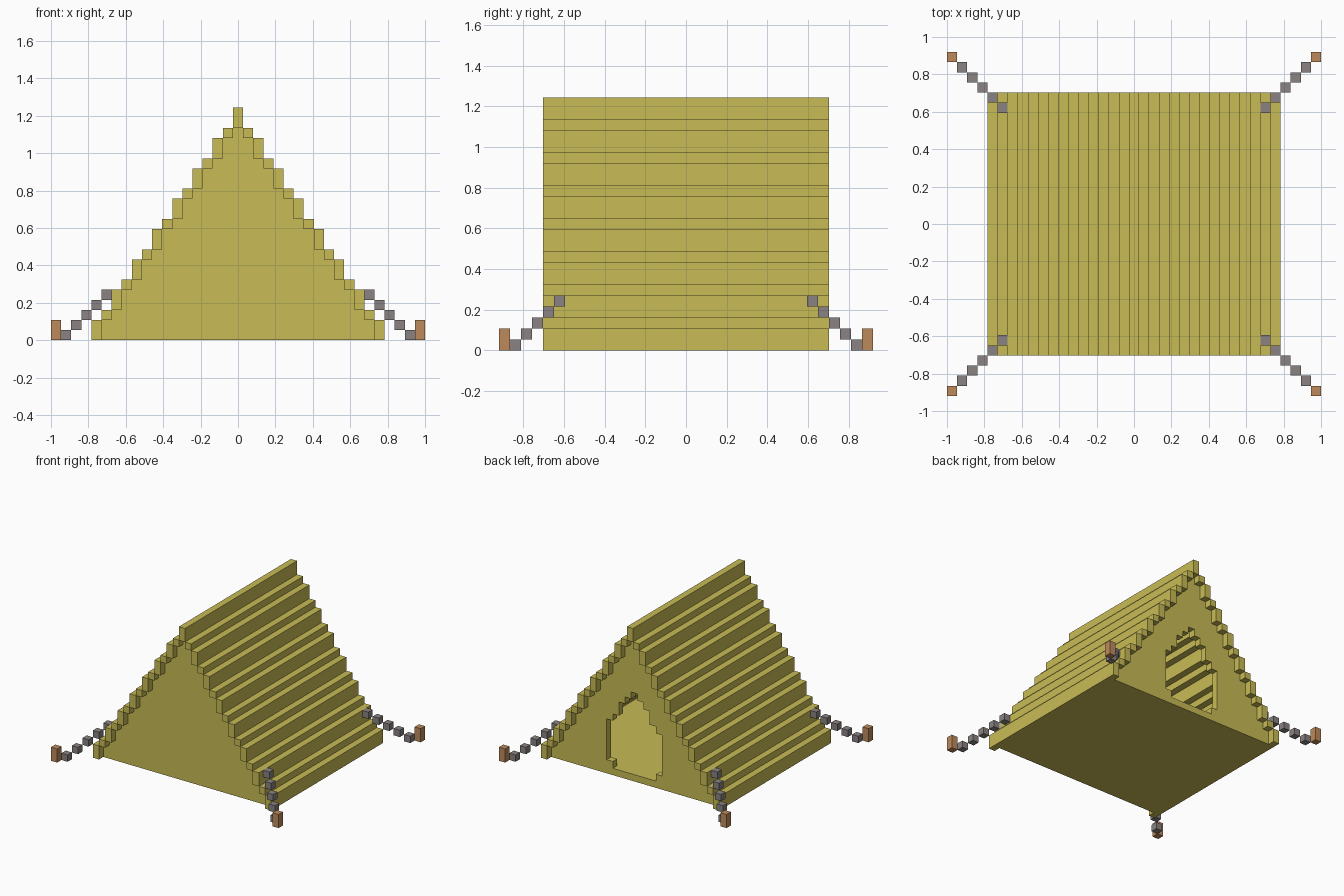
import bpy, bmesh

if "Cube" in bpy.data.objects:
    bpy.data.objects.remove(bpy.data.objects["Cube"])

U = 2 / 37  # one block


def material(name, color):
    m = bpy.data.materials.new(name)
    m.diffuse_color = (*color, 1)
    m.use_nodes = True
    m.node_tree.nodes["Principled BSDF"].inputs["Base Color"].default_value = m.diffuse_color
    return m


CANVAS = material("yellow canvas", (0.578, 0.497, 0.091))
ROPE = material("grey rope", (0.254, 0.223, 0.223))
WOOD = material("brown wood", (0.515, 0.254, 0.107))


def finish(name, bm, mat):
    bmesh.ops.recalc_face_normals(bm, faces=bm.faces)
    bmesh.ops.scale(bm, vec=(U, U, U), verts=bm.verts)
    me = bpy.data.meshes.new(name)
    bm.to_mesh(me)
    bm.free()
    me.materials.append(mat)
    ob = bpy.data.objects.new(name, me)
    bpy.context.collection.objects.link(ob)
    return ob


def add_box(bm, x0, x1, y0, y1, z0, z1):
    vs = bmesh.ops.create_cube(bm, size=1)["verts"]
    bmesh.ops.scale(bm, vec=(x1 - x0, y1 - y0, z1 - z0), verts=vs)
    bmesh.ops.translate(bm, vec=((x0 + x1) / 2, (y0 + y1) / 2, (z0 + z1) / 2), verts=vs)


def mirror(ob, x, y):
    mod = ob.modifiers.new("mirror", "MIRROR")
    mod.use_axis = (x, y, False)
    mod.merge_threshold = 0.0005


def roof_top(c):
    """Height of the stepped roof, c blocks from the ridge."""
    return 23 - (3 * c + 1) // 2


# Stepped roof: one long batten per block column
bm = bmesh.new()
for c in range(-14, 15):
    add_box(bm, c - 0.5, c + 0.5, -13, 13, roof_top(abs(c) + 1), roof_top(abs(c)))
finish("roof", bm, CANVAS)

# Groundsheet between the end walls
bm = bmesh.new()
add_box(bm, -13.5, 13.5, -11, 11, 0, 1)
finish("floor", bm, CANVAS)


# End walls: half outline under the roof, extruded and mirrored
def end_wall(name, y0, y1, door=()):
    pts = [(0, 0), (13.5, 0)]
    for c in range(13, -1, -1):
        h = roof_top(c + 1)
        pts += [(c + 0.5, h), (max(c - 0.5, 0), h)]
    pts += door
    bm = bmesh.new()
    face = bm.faces.new([bm.verts.new((x, y0, z)) for x, z in pts])
    ext = bmesh.ops.extrude_face_region(bm, geom=[face], use_keep_orig=True)["geom"]
    bmesh.ops.translate(bm, vec=(0, y1 - y0, 0),
                        verts=[g for g in ext if isinstance(g, bmesh.types.BMVert)])
    bmesh.ops.recalc_face_normals(bm, faces=bm.faces)
    seam = [f for f in bm.faces if all(abs(v.co.x) < 1e-5 for v in f.verts)]
    bmesh.ops.delete(bm, geom=seam, context="FACES")
    mirror(finish(name, bm, CANVAS), True, False)


DOOR = [(0, 13), (0.5, 13), (0.5, 12), (1.5, 12), (1.5, 11), (2.5, 11), (2.5, 9), (3.5, 9),
        (3.5, 8), (4.5, 8), (4.5, 2), (3.5, 2), (3.5, 1), (0, 1)]
end_wall("front_wall", -12, -11)
end_wall("back_wall_with_doorway", 11, 12, DOOR)

# Guy ropes: diagonal chains of blocks at the four corners
bm = bmesh.new()
for i in range(5):
    add_box(bm, 16.5 - i, 17.5 - i, 15 - i, 16 - i, i, i + 1)
mirror(finish("guy_ropes", bm, ROPE), True, True)

# Tent pegs
bm = bmesh.new()
add_box(bm, 17.5, 18.5, 16, 17, 0, 2)
mirror(finish("tent_pegs", bm, WOOD), True, True)
